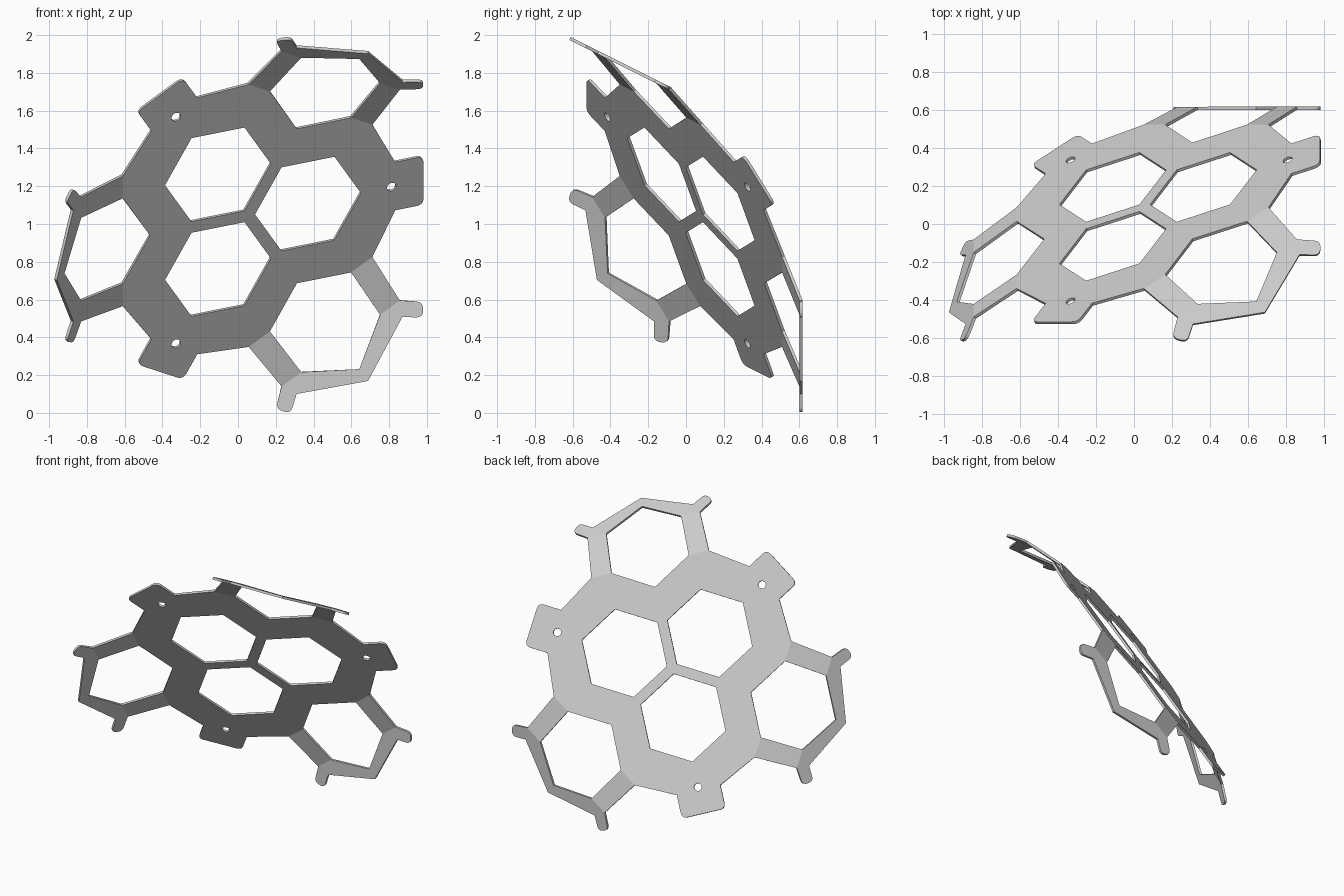
import bpy, bmesh, math
from mathutils import Vector, Matrix

if "Cube" in bpy.data.objects:
    bpy.data.objects.remove(bpy.data.objects["Cube"])

THICK = 0.016
FOLD = math.radians(37.38)      # full tilt of each wing against the hub plate
BEND_R, ARM_LEN = 0.71, 0.29    # first fold radius and arm length
WING_D = 0.839                  # second fold, measured in the wing plane

metal = bpy.data.materials.new("plain_grey")
metal.use_nodes = True
metal.diffuse_color = (0.6, 0.6, 0.6, 1)
metal.node_tree.nodes["Principled BSDF"].inputs["Base Color"].default_value = (0.6, 0.6, 0.6, 1)


def rounded(points):
    """Turn (x, y, radius) corners into a 2D outline with rounded corners."""
    out = []
    for i, (x, y, r) in enumerate(points):
        p = Vector((x, y))
        if not r:
            out.append(p)
            continue
        a = Vector(points[i - 1][:2]) - p
        b = Vector(points[(i + 1) % len(points)][:2]) - p
        a, b = p + a.normalized() * r, p + b.normalized() * r
        for k in range(7):
            s = k / 6
            out.append(a * (1 - s) ** 2 + p * 2 * s * (1 - s) + b * s ** 2)
    return out


def ring(sides, radius, centre):
    return [Vector((centre + radius * math.cos(math.tau * k / sides),
                    radius * math.sin(math.tau * k / sides))) for k in range(sides)]


def turned(points, degrees):
    rot = Matrix.Rotation(math.radians(degrees), 2)
    return [rot @ p for p in points]


bm = bmesh.new()


def loop_edges(points):
    verts = [bm.verts.new((p.x, p.y, 0)) for p in points]
    return [bm.edges.new((v, verts[i - 1])) for i, v in enumerate(verts)]


# Hub plate: outline with three tabs, hexagonal windows and screw holes
tab = rounded([(0.835, -0.15, 0), (0.995, -0.15, 0.04),
               (0.995, 0.15, 0.04), (0.835, 0.15, 0)])
notch_out = [Vector((0.555, 0)), Vector((BEND_R, 0.266)), Vector((BEND_R, 0.405))]
notch_in = [Vector((BEND_R, -0.405)), Vector((BEND_R, -0.266))]
outline, edges = [], []
for angle in (0, 120, 240):
    outline += turned(notch_out, angle - 60) + turned(tab, angle) + turned(notch_in, angle + 60)
    edges += loop_edges(turned(ring(6, 0.30, 0.34), angle))
    edges += loop_edges(turned(ring(16, 0.026, 0.814), angle))
edges += loop_edges(outline)
bmesh.ops.triangle_fill(bm, edges=edges, use_beauty=True, normal=(0, 0, 1))

# Folded wings: two arms at half tilt, then a flat half-hexagon with rounded lugs
r2 = BEND_R + ARM_LEN * math.cos(FOLD / 2)
w2 = ARM_LEN * math.sin(FOLD / 2)
half = rounded([(0.258, WING_D, 0), (0.387, WING_D, 0), (0.482, 0.919, 0.036),
                (0.433, 0.985, 0.036), (0.346, 0.919, 0), (0, 1.086, 0), (0, 1.008, 0)])


def wing_point(t, d):
    s = d - WING_D
    return Vector((r2 + s * math.cos(FOLD), t, w2 + s * math.sin(FOLD)))


for angle in (60, 180, 300):
    rot = Matrix.Rotation(math.radians(angle), 3, 'Z')
    for side in (1, -1):
        arm = [Vector((BEND_R, side * 0.266, 0)), Vector((BEND_R, side * 0.405, 0)),
               wing_point(side * 0.387, WING_D), wing_point(side * 0.258, WING_D)]
        flat = [wing_point(side * p.x, p.y) for p in half]
        for face in (arm, flat):
            bm.faces.new([bm.verts.new(rot @ p) for p in face])

bmesh.ops.remove_doubles(bm, verts=bm.verts, dist=0.0005)
bmesh.ops.dissolve_limit(bm, angle_limit=0.01, verts=bm.verts, edges=bm.edges)
bmesh.ops.recalc_face_normals(bm, faces=bm.faces)

mesh = bpy.data.meshes.new("folded_hexagon_plate")
bm.to_mesh(mesh)
bm.free()
mesh.materials.append(metal)
frame = bpy.data.objects.new("folded_hexagon_plate", mesh)
bpy.context.collection.objects.link(frame)

# Sheet thickness, even across the folds
sheet = frame.modifiers.new("sheet_thickness", 'SOLIDIFY')
sheet.thickness = THICK
sheet.offset = 0
sheet.use_even_offset = True

# Lean the whole sheet into its final pose
axis_u = Vector((0.934, 0.304, 0.188)).normalized()
axis_v = Vector((0, -0.526, 0.851)).normalized()
axis_n = axis_u.cross(axis_v).normalized()
pose = Matrix((axis_u, axis_v, axis_n)).transposed().to_4x4()
pose.translation = (0.05, 0.084, 1.047)
frame.matrix_world = pose
